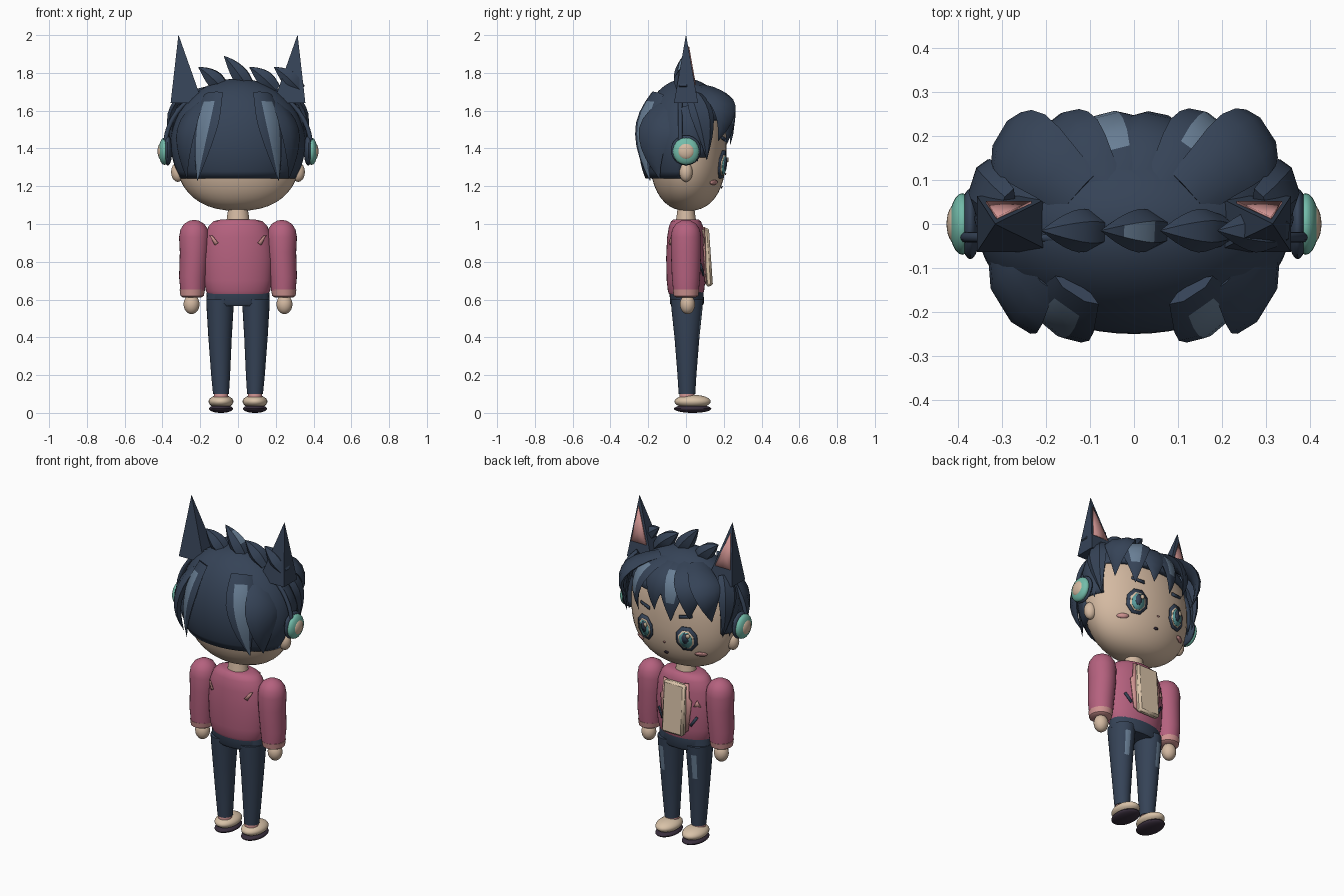
import bpy, bmesh, math
from mathutils import Vector

cube = bpy.data.objects.get("Cube")
if cube:
    bpy.data.objects.remove(cube, do_unlink=True)


def material(name, r, g, b):
    m = bpy.data.materials.new(name)
    m.use_nodes = True
    m.diffuse_color = (r, g, b, 1)
    m.node_tree.nodes["Principled BSDF"].inputs["Base Color"].default_value = (r, g, b, 1)
    return m


NAVY = material("navy", .036, .056, .095)
SHINE = material("blue grey shine", .14, .21, .3)
SKIN = material("skin", .66, .49, .36)
PINK = material("jacket pink", .46, .12, .21)
PALE = material("pale pink", .62, .29, .28)
MINT = material("mint", .17, .5, .4)
CREAM = material("cream", .69, .54, .39)
SOLE = material("dark plum", .04, .027, .045)
TEAL = material("eye teal", .1, .33, .34)


def finish(ob, mats, angle=40):
    for m in mats:
        ob.data.materials.append(m)
    bpy.ops.object.select_all(action='DESELECT')
    ob.select_set(True)
    bpy.context.view_layer.objects.active = ob
    bpy.ops.object.shade_smooth_by_angle(angle=math.radians(angle))
    return ob


def make(name, bm, mats, angle=40):
    bmesh.ops.recalc_face_normals(bm, faces=bm.faces)
    me = bpy.data.meshes.new(name)
    bm.to_mesh(me)
    bm.free()
    ob = bpy.data.objects.new(name, me)
    bpy.context.collection.objects.link(ob)
    return finish(ob, mats, angle)


def skin_rings(bm, rings, caps=True):
    """Bridge rings of points; returns the faces as rows."""
    loops = [[bm.verts.new(p) for p in r] for r in rings]
    n = len(loops[0])
    rows = [[bm.faces.new((a[j], a[(j + 1) % n], b[(j + 1) % n], b[j])) for j in range(n)]
            for a, b in zip(loops, loops[1:])]
    if caps:
        bm.faces.new(loops[0][::-1])
        bm.faces.new(loops[-1])
    return rows


def loft(name, rings, mats, n=28, phase=0, rule=None, caps=True, drop=None):
    """Stack of ellipses given as (z, rx, ry, cx, cy)."""
    bm = bmesh.new()
    turn = [phase + math.tau * j / n for j in range(n)]
    skin_rings(bm, [[(cx + rx * math.cos(a), cy + ry * math.sin(a), z) for a in turn]
                    for z, rx, ry, cx, cy in rings], caps)
    if drop:
        bmesh.ops.delete(bm, geom=[f for f in bm.faces if drop(f.calc_center_median())], context='FACES')
    if rule:
        for f in bm.faces:
            f.material_index = rule(f.calc_center_median())
    return make(name, bm, mats)


def ball(name, loc, scale, mat):
    bpy.ops.mesh.primitive_uv_sphere_add(segments=24, ring_count=14, location=loc, scale=scale)
    ob = bpy.context.object
    ob.name = name
    return finish(ob, [mat])


def lock(name, p0, p1, p2, w, t, shine=(0, 0)):
    """Tapered six-sided strand along a bent path; shine is a span of rows."""
    p0, p1, p2 = Vector(p0), Vector(p1), Vector(p2)
    bm = bmesh.new()
    rings = []
    steps = 8
    for i in range(steps + 1):
        u = i / steps
        p = p0 * (1 - u) ** 2 + p1 * 2 * u * (1 - u) + p2 * u * u
        tan = ((p1 - p0) * (1 - u) + (p2 - p1) * u).normalized()
        out = p - Vector((0, 0, 1.42))
        out = (out - tan * out.dot(tan)).normalized()
        side = tan.cross(out)
        k = max(.02, min(1, .7 + u) * (1 - max(0, u - .35) ** 1.6 / .65 ** 1.6))
        rings.append([p + side * w * k * math.cos(a) + out * t * k * math.sin(a)
                      for a in (math.tau * j / 6 for j in range(6))])
    for row in skin_rings(bm, rings)[slice(*shine)]:
        row[1].material_index = 1
    return make(name, bm, [NAVY, SHINE], 30)


def patch(name, pts, surface, mat, off=.005):
    """Thin plate laid on a curved surface, from an x, z outline."""
    bm = bmesh.new()
    ring = [bm.verts.new((x, surface(x, z, off), z)) for x, z in pts]
    mx, mz = (sum(c) / len(pts) for c in zip(*pts))
    hub = bm.verts.new((mx, surface(mx, mz, off), mz))
    for a, b in zip(ring, ring[1:] + ring[:1]):
        bm.faces.new((a, b, hub))
    ob = make(name, bm, [mat])
    sol = ob.modifiers.new("thickness", 'SOLIDIFY')
    sol.thickness, sol.offset = .006, 0
    return ob


def oval(x, z, rx, rz, n=16):
    turn = [math.tau * (j + .5) / n for j in range(n)]
    return [(x + rx * math.cos(a), z + rz * math.sin(a)) for a in turn]


# Head
def head_r(z):
    return max(.001, 1 - min(1, abs(z - 1.4) / .33) ** 2.4) ** (1 / 2.4)


def face_y(x, z, off):
    return .01 + .205 * math.sqrt(max(0, head_r(z) ** 2 - (x / .335) ** 2)) + off


heights = [1.4 - .33 * math.cos(math.pi * i / 24) for i in range(25)]
loft("head", [(z, .335 * head_r(z), .205 * head_r(z), 0, .01) for z in heights], [SKIN], 40)
loft("neck", [(.98, .065, .06, 0, 0), (1.04, .058, .05, 0, 0), (1.12, .045, .04, 0, 0)], [SKIN])

# Hair cap with an open face
cap = []
for i in range(23):
    z = 1.24 + .53 * math.sin(math.pi / 2 * i / 22)
    r = math.sqrt(max(.0001, 1 - ((z - 1.42) / .35) ** 2))
    cap.append((z, .357 * r, .25 * r, 0, 0))
hair = loft("hair_cap", cap, [NAVY], 56, caps=False,
            drop=lambda c: (c.y > .11 and c.z < 1.55) or (c.y > -.03 and c.z < 1.36))
hair.modifiers.new("thickness", 'SOLIDIFY').thickness = .03

# Fringe
for i, (x, y, z) in enumerate([(-.28, .15, 1.44), (-.17, .21, 1.45), (-.06, .235, 1.42),
                               (.05, .235, 1.46), (.17, .215, 1.42), (.28, .17, 1.44)]):
    lock(f"fringe_lock_{i}", (x * .45, .07, 1.72), (x * 1.25, .275, 1.67), (x, y, z),
         .088, .026, (2, 6) if i in (2, 4) else (0, 0))

# Crown spikes
for i, (x, z) in enumerate([(-.21, 1.83), (-.075, 1.89), (.06, 1.83), (.19, 1.83)]):
    lock(f"crown_spike_{i}", (x + .14, -.015, 1.71), (x + .07, -.015, z * .5 + .875), (x, -.015, z),
         .05, .05, (3, 6) if i == 1 else (0, 0))

# Details of the eye: name, half width, half height, lift, offset, colour
EYE = [("rim", .064, .079, 0, .005, NAVY), ("white", .047, .058, -.003, .009, CREAM),
       ("iris", .038, .051, -.005, .013, TEAL), ("pupil", .019, .034, .006, .017, NAVY)]

for s, tag in ((-1, "right"), (1, "left")):
    # Side and back hair
    lock(f"{tag}_temple_lock", (s * .29, .04, 1.68), (s * .385, .11, 1.58), (s * .325, .11, 1.34), .065, .028)
    lock(f"{tag}_cheek_lock", (s * .31, 0, 1.62), (s * .365, .04, 1.5), (s * .335, .06, 1.33), .06, .02)
    lock(f"{tag}_nape_lock", (s * .22, -.1, 1.62), (s * .32, -.225, 1.48), (s * .27, -.14, 1.24), .1, .03)
    lock(f"{tag}_back_shine_lock", (s * .13, -.15, 1.69), (s * .185, -.27, 1.5), (s * .215, -.19, 1.23),
         .085, .024, (1, 8))

    # Animal ears with a pink lining
    loft(f"{tag}_animal_ear", [(1.64, .12, .09, s * .272, 0), (2, .001, .001, s * .315, 0)],
         [NAVY], 4, math.pi / 4)
    patch(f"{tag}_ear_lining", [(s * .233, 1.735), (s * .336, 1.735), (s * .312, 1.94)],
          lambda x, z, off: .0636 * (2 - z) / .36 + off, PALE, .003)

    # Ears and headphones
    ball(f"{tag}_ear", (s * .318, 0, 1.275), (.036, .035, .052), SKIN)
    ball(f"{tag}_headphone_pad", (s * .372, 0, 1.39), (.024, .08, .08), NAVY)
    ball(f"{tag}_headphone_cup", (s * .39, 0, 1.385), (.03, .07, .072), MINT)
    ball(f"{tag}_headphone_badge", (s * .404, 0, 1.385), (.022, .046, .046), SKIN)

    # Face
    for part, rx, rz, lift, off, mat in EYE:
        patch(f"{tag}_eye_{part}", oval(s * .14, 1.315 + lift, rx, rz, 8), face_y, mat, off)
    patch(f"{tag}_eye_glint", oval(s * .14 - .018, 1.34, .012, .014, 8), face_y, CREAM, .021)
    patch(f"{tag}_blush", oval(s * .205, 1.22, .03, .013), face_y, PALE)
    patch(f"{tag}_brow", [(s * .1, 1.435), (s * .175, 1.45), (s * .175, 1.465), (s * .1, 1.455)], face_y, NAVY)

    # Arms
    sleeve = [(.648, .065, .068), (.72, .072, .075), (.85, .076, .08), (.93, .08, .08), (.97, .073, .074),
              (1, .054, .055), (1.017, .026, .027), (1.022, .002, .002)]
    loft(f"{tag}_sleeve", [(z, a, b, s * (.24 if z < .8 else .232), 0) for z, a, b in sleeve], [PINK])
    loft(f"{tag}_cuff", [(.612, .05, .052, s * .243, 0), (.62, .062, .065, s * .243, 0),
                         (.652, .067, .07, s * .242, 0)], [PALE])
    ball(f"{tag}_hand", (s * .246, .008, .575), (.042, .04, .052), SKIN)

    # Legs, with a shiny strip on the thigh
    leg = [(.1, .042, .044, .09), (.2, .05, .05, .092), (.4, .062, .066, .095), (.55, .071, .082, .095),
           (.6, .073, .086, .095)]
    loft(f"{tag}_trouser_leg", [(z, a, b, s * c, .005) for z, a, b, c in leg], [NAVY, SHINE],
         rule=lambda c: int(.4 < c.z < .55 and c.y > .05 and .09 < abs(c.x) < .13))

    # Shoes
    loft(f"{tag}_sock", [(.07, .04, .042, s * .09, .005), (.115, .036, .038, s * .09, .005)], [PALE])
    ball(f"{tag}_shoe", (s * .09, .035, .06), (.066, .096, .036), CREAM)
    ball(f"{tag}_sole", (s * .09, .035, .022), (.064, .099, .022), SOLE)

patch("mouth", oval(0, 1.195, .014, .007, 10), face_y, SOLE)
patch("nose", oval(0, 1.265, .006, .005, 8), face_y, PALE)

# Headphone band
curve = bpy.data.curves.new("headphone_band", 'CURVE')
curve.dimensions = '3D'
curve.bevel_depth = .012
line = curve.splines.new('POLY')
line.points.add(32)
for i, p in enumerate(line.points):
    a = math.pi * i / 32
    p.co = (.385 * math.cos(a), -.03, 1.41 + .335 * math.sin(a), 1)
curve.materials.append(NAVY)
bpy.context.collection.objects.link(bpy.data.objects.new("headphone_band", curve))

# Jacket
loft("jacket", [(.63, .16, .09, 0, 0), (.645, .17, .096, 0, 0), (.7, .18, .102, 0, 0), (.82, .187, .105, 0, 0),
                (.93, .177, .1, 0, 0), (.99, .155, .09, 0, 0), (1.015, .13, .078, 0, 0),
                (1.025, .085, .065, 0, 0)], [PINK], 36)


def chest(x, z, off):
    return (.103 * math.sqrt(1 - (x / .183) ** 2) + off) * (1 if z < .95 else .93)


def back(x, z, off):
    return -chest(x, z, off)


for s, tag in ((-1, "right"), (1, "left")):
    patch(f"{tag}_back_trim", [(s * .148, .938), (s * .136, .938), (s * .105, .9), (s * .122, .888)],
          back, PALE, .006)
    patch(f"{tag}_pocket", [(s * .09, .735), (s * .1, .725), (s * .135, .78), (s * .125, .79)], chest, NAVY)
    patch(f"{tag}_lapel", [(s * .06, .68), (s * .085, .7), (s * .105, .88), (s * .09, .9), (s * .085, .985),
                           (s * .06, .985)], chest, PALE, .009)
patch("chest_badge", [(-.148, .85), (-.112, .85), (-.13, .89)], chest, PALE, .006)

# Shirt panel in the open jacket
bpy.ops.mesh.primitive_cube_add(size=1, location=(0, .112, .825), rotation=(math.radians(4), 0, 0),
                                scale=(.145, .04, .31))
shirt = bpy.context.object
shirt.name = "shirt_panel"
shirt.modifiers.new("soft_edges", 'BEVEL').width = .012
finish(shirt, [CREAM])

# Hips
loft("trouser_hips", [(.565, .15, .08, 0, .005), (.58, .168, .09, 0, .005), (.645, .165, .09, 0, .003)],
     [NAVY], 32)
